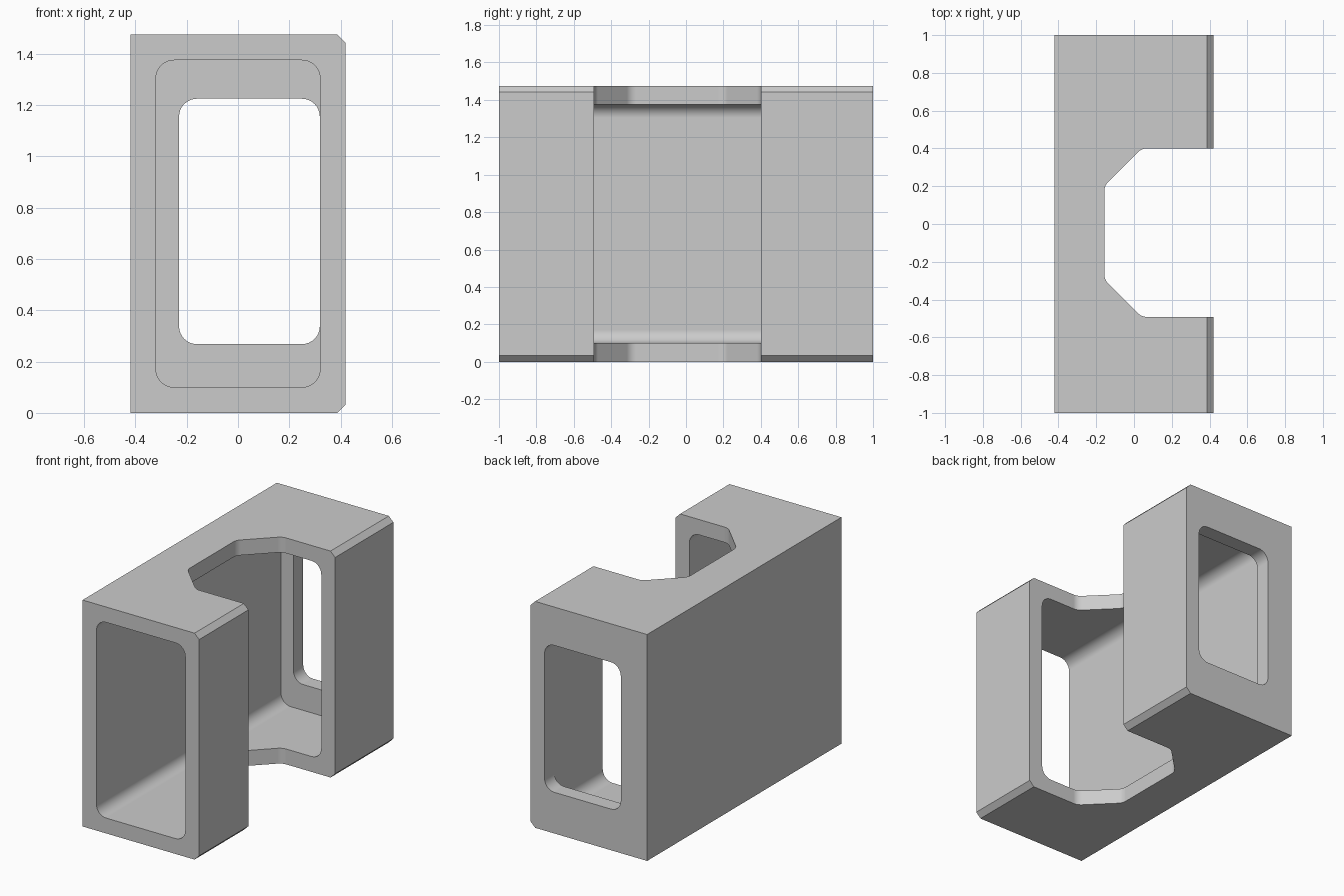
import bpy, bmesh, math
from mathutils import Vector

cube = bpy.data.objects.get("Cube")
if cube:
    bpy.data.objects.remove(cube, do_unlink=True)

grey = bpy.data.materials.new("plain grey")
grey.use_nodes = True
colour = (0.6, 0.6, 0.6, 1)
grey.diffuse_color = colour
grey.node_tree.nodes["Principled BSDF"].inputs["Base Color"].default_value = colour

HALF_W, HALF_L, HEIGHT, WALL = 0.42, 1.0, 1.475, 0.1


def rounded(points, radius, segments=8):
    """Round every corner of a closed 2D outline with a tangent arc."""
    out = []
    for i, p in enumerate(points):
        p = Vector(p)
        a = (Vector(points[i - 1]) - p).normalized()
        b = (Vector(points[(i + 1) % len(points)]) - p).normalized()
        half = a.angle(b) / 2
        centre = p + (a + b).normalized() * radius / math.sin(half)
        reach = radius / math.tan(half)
        start, end = p + a * reach - centre, p + b * reach - centre
        sweep = math.pi - 2 * half
        for k in range(segments + 1):
            t = k / segments
            arc = (start * math.sin((1 - t) * sweep) + end * math.sin(t * sweep)) / math.sin(sweep)
            out.append(centre + arc)
    return out


def rectangle(x0, x1, z0, z1):
    return [(x0, z0), (x1, z0), (x1, z1), (x0, z1)]


def prism(name, outline, axis, low, high):
    """Extrude a 2D outline along the y or z axis."""
    bm = bmesh.new()
    place = (lambda p, d: (p[0], d, p[1])) if axis == "y" else (lambda p, d: (p[0], p[1], d))
    face = bm.faces.new([bm.verts.new(place(p, low)) for p in outline])
    new = bmesh.ops.extrude_face_region(bm, geom=[face])["geom"]
    shift = Vector(place((0, 0), high - low))
    bmesh.ops.translate(bm, vec=shift, verts=[g for g in new if isinstance(g, bmesh.types.BMVert)])
    bmesh.ops.recalc_face_normals(bm, faces=bm.faces[:])
    mesh = bpy.data.meshes.new(name)
    bm.to_mesh(mesh)
    bm.free()
    mesh.materials.append(grey)
    obj = bpy.data.objects.new(name, mesh)
    bpy.context.collection.objects.link(obj)
    return obj


def cut(target, cutter):
    cutter.hide_render = True
    bpy.context.view_layer.objects.active = target
    mod = target.modifiers.new("cut", "BOOLEAN")
    mod.operation, mod.solver, mod.object = "DIFFERENCE", "EXACT", cutter
    bpy.ops.object.modifier_apply(modifier=mod.name)
    bpy.data.objects.remove(cutter, do_unlink=True)


# Outer block with chamfered long edges on the notched side
c = 0.033
block = [(-HALF_W, 0), (HALF_W - c, 0), (HALF_W, c), (HALF_W, HEIGHT - c),
         (HALF_W - c, HEIGHT), (-HALF_W, HEIGHT)]
housing = prism("housing", block, "y", -HALF_L, HALF_L)

# Main cavity, open at the front and closed by the back wall
inner = HALF_W - WALL
cavity = rounded(rectangle(-inner, inner, WALL, HEIGHT - WALL), 0.07)
cut(housing, prism("cavity_cutter", cavity, "y", -1.2, HALF_L - WALL))

# Smaller window through the back wall
window = rounded(rectangle(-0.23, inner - 0.001, 0.268, 1.225), 0.07)
cut(housing, prism("window_cutter", window, "y", 0.8, 1.2))

# Side notch with angled inner corners, through full height
mid, half, slant, deep = -0.046, 0.446, 0.197, -0.157
notch = [(0.7, mid - half), (0.7, mid + half), (deep + slant, mid + half),
         (deep, mid + half - slant), (deep, mid - half + slant), (deep + slant, mid - half)]
cut(housing, prism("notch_cutter", rounded(notch, 0.07), "z", -0.2, HEIGHT + 0.2))

# Smooth fillets, crisp edges
bpy.ops.object.select_all(action="DESELECT")
housing.select_set(True)
bpy.context.view_layer.objects.active = housing
bpy.ops.object.shade_smooth_by_angle(angle=math.radians(30))
weighted = housing.modifiers.new("flat_face_normals", "WEIGHTED_NORMAL")
weighted.keep_sharp = True
